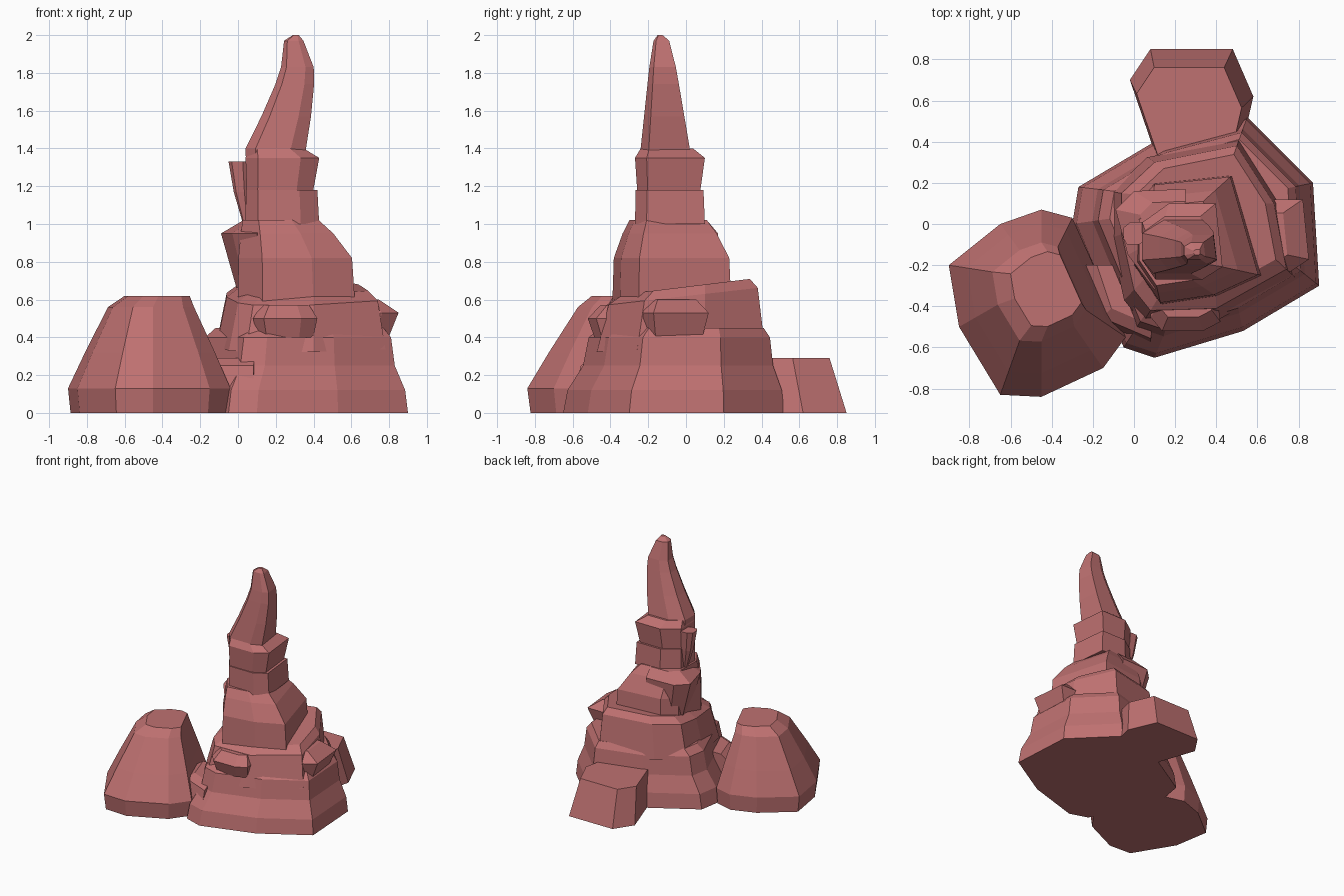
import bpy, bmesh

default_cube = bpy.data.objects.get("Cube")
if default_cube:
    bpy.data.objects.remove(default_cube, do_unlink=True)

# One flat material for every stone
ROCK_COLOUR = (0.52, 0.165, 0.165, 1)
rock = bpy.data.materials.new("red rock")
rock.use_nodes = True
rock.diffuse_color = ROCK_COLOUR
rock_shader = rock.node_tree.nodes["Principled BSDF"]
rock_shader.inputs["Base Color"].default_value = ROCK_COLOUR


def split_box(left, right, front, back):
    """Rectangular outline with unevenly broken corners, sharpest at the back."""
    wide, deep = right - left, back - front
    return [(left + wide / 6, front), (right - wide / 4, front),
            (right, front + deep / 6), (right - wide / 12, back),
            (left + wide / 3, back), (left, back - deep / 4),
            (left, front + deep / 4)]


def stone(name, outline, centre, profile, tilt=0, drift=()):
    """Raise an outline through (height, scale) steps, shrinking towards a centre.

    Tilt lifts the back of each ring; drift slides each ring sideways."""
    bm = bmesh.new()
    rings = []
    for step, (height, scale) in enumerate(profile):
        slide = drift[step] if drift else 0
        ring = []
        for x, y in outline:
            dx, dy = (x - centre[0]) * scale, (y - centre[1]) * scale
            ring.append(bm.verts.new((centre[0] + dx + slide,
                                      centre[1] + dy,
                                      height * (1 + tilt * dy))))
        rings.append(ring)

    # Side faces between neighbouring rings, then both ends
    for lower, upper in zip(rings, rings[1:]):
        for i in range(len(outline)):
            bm.faces.new((lower[i - 1], lower[i], upper[i], upper[i - 1]))
    bm.faces.new(rings[0][::-1])
    bm.faces.new(rings[-1])
    bmesh.ops.recalc_face_normals(bm, faces=bm.faces[:])

    mesh = bpy.data.meshes.new(name)
    bm.to_mesh(mesh)
    bm.free()
    mesh.materials.append(rock)
    obj = bpy.data.objects.new(name, mesh)
    bpy.context.collection.objects.link(obj)


# Broad mound under the spire
mound_outline = [(.1, -.65), (.53, -.52), (.9, -.3), (.87, .2), (.55, .52),
                 (.1, .4), (-.27, .18), (-.3, 0), (-.05, -.6)]
stone("mound", mound_outline, (.4, .1),
      [(0, 1), (.12, .97), (.25, .86), (.4, .82), (.45, .74)])

# Shoulder on the mound, its top rising to the back
shoulder_outline = [(.08, -.42), (.4, -.41), (.74, -.22), (.68, .1), (.5, .38),
                    (.1, .3), (-.06, .15), (-.06, -.05), (0, -.32)]
stone("shoulder", shoulder_outline, (.4, .1),
      [(.36, 1.12), (.63, 1), (.68, .85)], tilt=.18)

# Low foot at the front corner of the mound
stone("front_foot", [(-.2, -.5), (.08, -.62), (.12, -.2), (-.3, -.2)], (.1, -.2),
      [(0, 1), (.25, .85), (.29, .7)])

# Overhanging ledges on the mound
stone("front_ledge", split_box(.08, .42, -.52, -.25), (.25, -.25),
      [(.4, .87), (.5, 1), (.57, .75)])
stone("side_ledge", split_box(.5, .85, -.23, .12), (.5, -.1),
      [(.4, .85), (.53, 1), (.6, .7)])

# Flat block at the back
stone("back_block", [(.1, .35), (.53, .4), (.58, .62), (.48, .85), (.08, .85), (-.02, .7)],
      (.2, .25), [(0, 1), (.29, .85)])

# Rounded boulder standing beside the mound
boulder_outline = [(-.9, -.2), (-.65, 0), (-.45, .07), (-.3, .03), (-.04, -.55),
                   (-.15, -.7), (-.45, -.84), (-.65, -.83), (-.85, -.5)]
stone("boulder", boulder_outline, (-.45, -.27),
      [(0, .97), (.13, 1), (.32, .8), (.56, .53), (.62, .4)],
      drift=(0, 0, 0, 0, .03))

# Lower spire, drawing in towards its left-hand face
spire_outline = [(.13, -.39), (.4, -.35), (.62, -.25), (.48, .24),
                 (.1, .2), (0, .1), (0, -.2)]
stone("lower_spire", spire_outline, (.07, -.13),
      [(.58, 1), (.82, .97), (.95, .79), (1.02, .65)])

# Wall that flares out on the spire's left-hand face
stone("flared_wall", [(.1, -.32), (.25, .17), (0, .16), (-.09, .07), (-.03, -.15)],
      (.25, 0), [(.65, .75), (.95, 1), (1.02, .65)])

# Stacked tiers of the middle spire
tier_outline = split_box(.04, .43, -.27, .1)
tier_centre = (.1, -.15)
stone("middle_spire", tier_outline, tier_centre, [(1, 1), (1.18, .97)])
stone("upper_tier", tier_outline, tier_centre, [(1.17, .9), (1.35, 1), (1.4, .75)])

# Curved horn at the top, bowing outwards before it comes to a tip
stone("horn", split_box(.04, .36, -.24, .02), (.34, -.14),
      [(1.36, 1), (1.4, 1), (1.57, .82), (1.74, .64), (1.83, .54), (1.97, .32), (2, .1)],
      drift=(0, 0, .03, .05, .05, 0, -.02))

# Small tooth that clings to the spire
stone("tooth", split_box(-.05, .05, -.1, .01), (.06, -.05),
      [(1, .3), (1.17, .75), (1.33, 1)])
